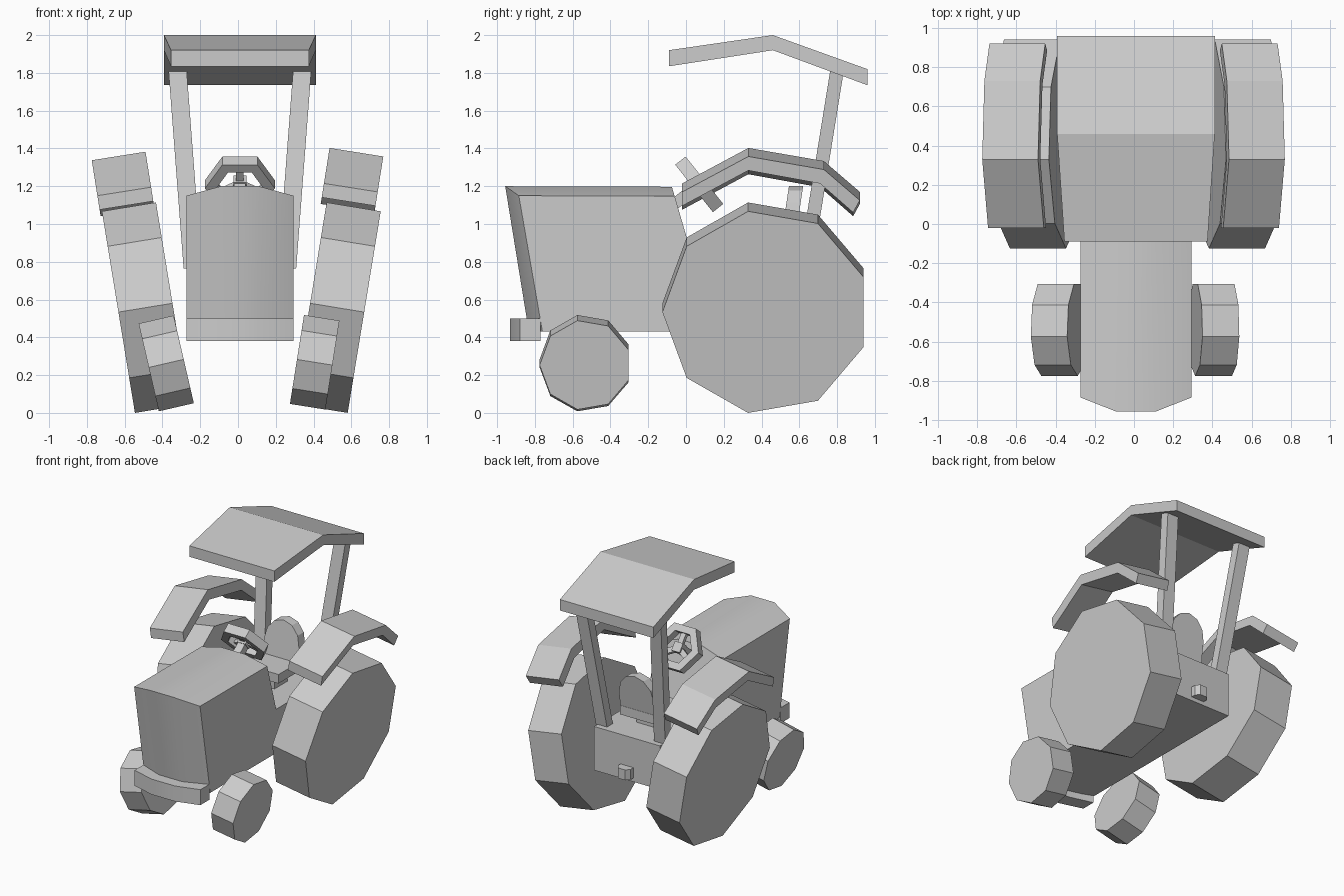
import bpy, bmesh, math
from math import cos, sin, radians
from mathutils import Matrix, Vector

cube = bpy.data.objects.get("Cube")
if cube:
    bpy.data.objects.remove(cube)

grey = bpy.data.materials.new("plain grey")
grey.use_nodes = True
GREY = (0.6, 0.6, 0.6, 1)
grey.diffuse_color = GREY
grey.node_tree.nodes["Principled BSDF"].inputs["Base Color"].default_value = GREY

CX = 0.01  # centre line of the tractor


def finish(name, bm, matrix=None, smooth=False):
    bmesh.ops.recalc_face_normals(bm, faces=bm.faces)
    mesh = bpy.data.meshes.new(name)
    bm.to_mesh(mesh)
    bm.free()
    mesh.materials.append(grey)
    obj = bpy.data.objects.new(name, mesh)
    bpy.context.collection.objects.link(obj)
    if matrix:
        mesh.transform(matrix)
    if smooth:
        bpy.ops.object.select_all(action="DESELECT")
        obj.select_set(True)
        bpy.context.view_layer.objects.active = obj
        bpy.ops.object.shade_smooth_by_angle(angle=radians(30))
    return obj


def loft(name, rings, closed=False, matrix=None, smooth=False):
    """Skin a row of equal rings; cap the ends unless the row is closed."""
    bm = bmesh.new()
    rows = [[bm.verts.new(p) for p in ring] for ring in rings]
    n = len(rows[0])
    pairs = list(zip(rows, rows[1:] + rows[:1]))
    for a, b in pairs if closed else pairs[:-1]:
        for i in range(n):
            j = (i + 1) % n
            bm.faces.new((a[i], a[j], b[j], b[i]))
    if not closed:
        bm.faces.new(rows[0])
        bm.faces.new(rows[-1])
    return finish(name, bm, matrix, smooth)


def extrude_x(name, profile, x0, x1, matrix=None):
    return loft(name, [[(x, y, z) for y, z in profile] for x in (x0, x1)], matrix=matrix)


def box(name, x0, x1, y0, y1, z0, z1, matrix=None):
    return extrude_x(name, [(y0, z0), (y0, z1), (y1, z1), (y1, z0)], x0, x1, matrix)


def leaning(x, y, z, degrees):
    return Matrix.Translation((x, y, z)) @ Matrix.Rotation(radians(degrees), 4, "Y")


def wheel(name, x, y, z, radius, width, lean):
    """Nine-sided drum with a corner pointing forwards."""
    ring = [(-radius * cos(k * math.tau / 9), radius * sin(k * math.tau / 9)) for k in range(9)]
    extrude_x(name, ring, -width / 2, width / 2, leaning(x, y, z, lean))


# Body: bowed hood in front, low deck behind
def body_column(x, front, crown):
    return [(CX + x, y, z) for y, z in (
        (front + 0.125, 0.43), (front, crown), (-0.06 - (crown - 1.15) * 0.3, crown - 0.003),
        (0.05, 0.77), (0.71, 0.77), (0.71, 0.43))]


side, mid = (-0.885, 1.15), (-0.957, 1.2)
loft("body", [body_column(-0.283, *side), body_column(-0.1, *mid),
              body_column(0.1, *mid), body_column(0.283, *side)], smooth=True)

# Bumper: strip following the bowed front
loft("front_bumper", [
    [(CX + x, y, z) for y, z in ((f, 0.38), (f, 0.5), (b, 0.5), (b, 0.38))]
    for x, f, b in ((-0.283, -0.88, -0.77), (-0.1, -0.932, -0.82),
                    (0.1, -0.932, -0.82), (0.283, -0.88, -0.77))], smooth=True)

# Wheels
wheel("right_rear_wheel", -0.49, 0.424, 0.557, 0.549, 0.29, -9.3)
wheel("left_rear_wheel", 0.525, 0.424, 0.557, 0.549, 0.29, 9.3)
wheel("right_front_wheel", -0.38, -0.533, 0.262, 0.242, 0.19, -13)
wheel("left_front_wheel", 0.406, -0.533, 0.268, 0.242, 0.19, 9)

# Fenders: bent slabs leaning with the rear wheels
fender = [(-0.02, -0.19), (0.33, 0), (0.73, -0.07), (0.92, -0.235),
          (0.885, -0.3), (0.71, -0.145), (0.33, -0.075), (-0.02, -0.265)]
extrude_x("right_fender", fender, -0.144, 0.144, leaning(-0.632, 0, 1.36, -9))
extrude_x("left_fender", fender, -0.144, 0.144, leaning(0.627, 0, 1.38, 9))

# Canopy: bent roof, narrower at the front
roof = [(-0.09, 1.92, 0.365), (0.46, 2.0, 0.402), (0.96, 1.82, 0.402),
        (0.96, 1.735, 0.402), (0.46, 1.92, 0.402), (-0.09, 1.835, 0.365)]
loft("canopy", [[(CX + s * w, y, z) for y, z, w in roof] for s in (-1, 1)])

# Canopy posts
for s, label in ((-1, "right"), (1, "left")):
    loft(label + "_canopy_post", [
        [(CX + s * x + dx, y + dy, z) for dx, dy in
         ((-0.048, -0.036), (0.048, -0.036), (0.048, 0.036), (-0.048, 0.036))]
        for x, y, z in ((0.25, 0.63, 0.765), (0.33, 0.8, 1.815))])

# Seat: pedestal, cushion and rounded back
box("seat_pedestal", CX - 0.08, CX + 0.08, 0.32, 0.48, 0.765, 0.86)
box("seat_cushion", CX - 0.15, CX + 0.15, 0.27, 0.58, 0.85, 0.92)
arch = [(-0.15, 0.9)] + [(-0.15 * cos(radians(a)), 1.03 + 0.17 * sin(radians(a)))
                         for a in range(0, 181, 30)] + [(0.15, 0.9)]
loft("seat_back", [[(CX + x, y + (z - 0.9) * 0.15, z) for x, z in arch]
                   for y in (0.5, 0.575)])

# Steering wheel: six-sided ring, hub, spokes and column, facing the seat
tilt = Matrix.Translation((CX, 0.07, 1.21)) @ Vector((0, 0.78, 0.62)).to_track_quat("Z", "Y").to_matrix().to_4x4()
loft("steering_ring", [
    [(r * cos(k * math.pi / 3), r * sin(k * math.pi / 3), h)
     for r, h in ((0.125, -0.035), (0.185, -0.035), (0.185, 0.035), (0.125, 0.035))]
    for k in range(6)], closed=True, matrix=tilt)
box("steering_hub", -0.035, 0.035, -0.035, 0.035, -0.03, 0.03, tilt)
for k in range(3):
    box("steering_spoke", 0, 0.12, -0.02, 0.02, -0.015, 0.015,
        tilt @ Matrix.Rotation(radians(90 + 120 * k), 4, "Z"))
box("steering_column", -0.03, 0.03, -0.03, 0.03, -0.2, 0, tilt)

# Hitch on the rear of the body
hitch = [(-0.055, 0.7), (-0.055, 0.745), (-0.03, 0.775), (0.03, 0.775), (0.055, 0.745), (0.055, 0.7)]
loft("rear_hitch", [[(CX + x, y, z) for x, y in hitch] for z in (0.46, 0.54)])
